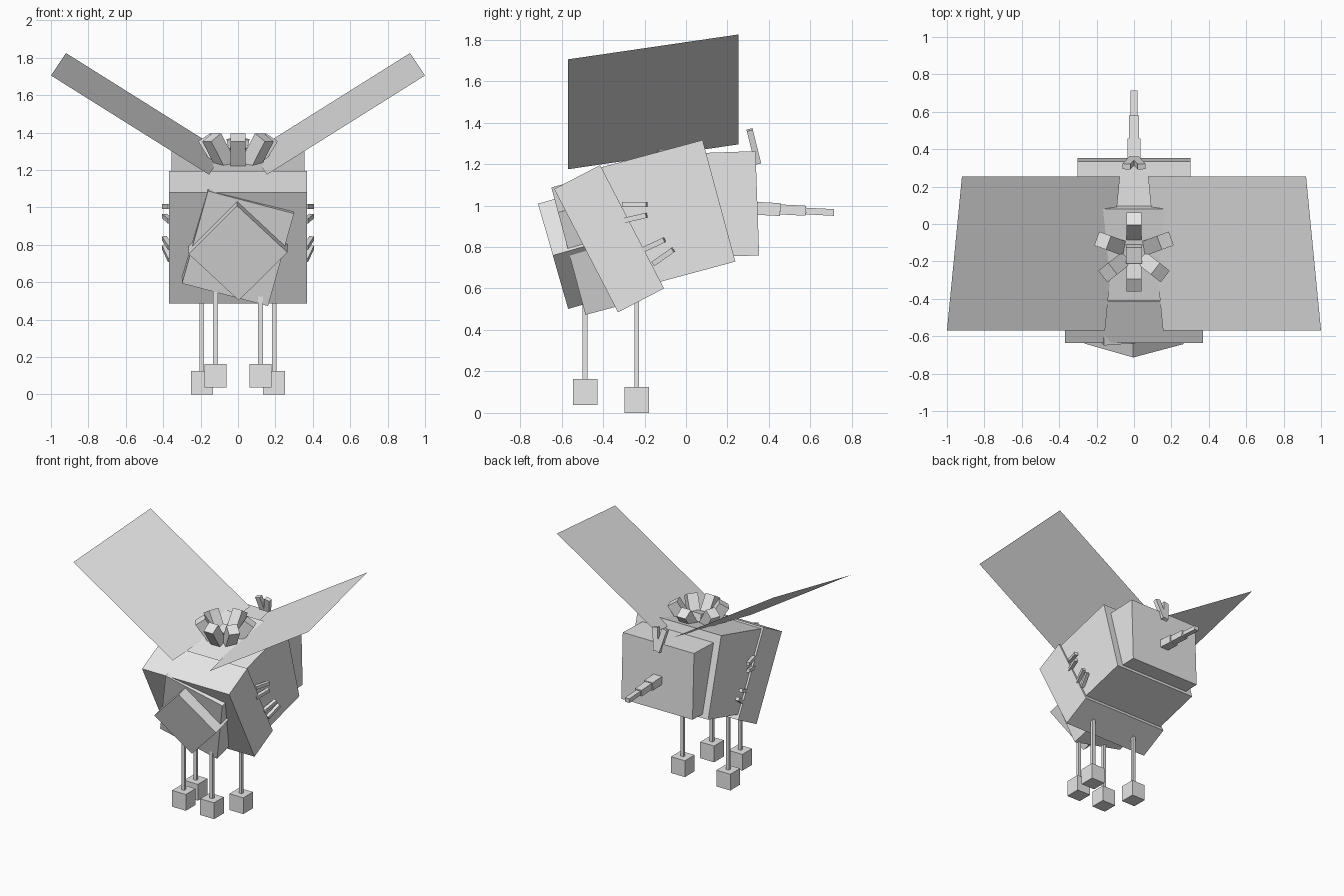
import bpy
from math import radians, cos, sin
from mathutils import Matrix, Vector

if "Cube" in bpy.data.objects:
    bpy.data.objects.remove(bpy.data.objects["Cube"])

grey = bpy.data.materials.new("light_grey")
grey.use_nodes = True
grey.diffuse_color = (0.8, 0.8, 0.8, 1)
grey.node_tree.nodes["Principled BSDF"].inputs["Base Color"].default_value = (0.8, 0.8, 0.8, 1)

CORNERS = [(x, y, z) for x in (-.5, .5) for y in (-.5, .5) for z in (-.5, .5)]
SIDES = [(0, 1, 3, 2), (4, 6, 7, 5), (0, 4, 5, 1), (2, 3, 7, 6), (0, 2, 6, 4), (1, 5, 7, 3)]


def mesh(name, verts, faces):
    me = bpy.data.meshes.new(name)
    me.from_pydata(verts, [], faces)
    me.materials.append(grey)
    ob = bpy.data.objects.new(name, me)
    bpy.context.collection.objects.link(ob)
    return ob


def turn(axis, degrees):
    return Matrix.Rotation(radians(degrees), 3, axis)


def box(name, centre, size, rot=Matrix.Identity(3), offset=(0, 0, 0)):
    """Box of a size, shifted by offset in its own frame, then turned and placed."""
    verts = []
    for c in CORNERS:
        local = Vector([c[i] * size[i] + offset[i] for i in range(3)])
        verts.append(rot @ local + Vector(centre))
    return mesh(name, verts, SIDES)


# Body: three overlapping blocks, each tilted further forward
box("chest", (0, -.371, .84), (.74, .25, .67), turn('X', 27.4))
box("belly", (0, .159, 1.023), (.71, .52, .607), turn('X', 15.1), (0, -.26, 0))
box("rump", (0, .344, 1.011), (.605, .45, .503), turn('X', 2), (0, -.225, 0))

# Head and diamond snout, rolled around their own axis
box("head", (0, -.567, .78), (.477, .25, .53), turn('X', 15) @ turn('Y', 15.2), (0, .125, 0))
box("snout", (0, -.641, .755), (.373, .22, .373), turn('X', 16) @ turn('Y', 44), (0, .11, 0))

# Tail in three shrinking segments
for i, (y0, y1, z, w, h) in enumerate([(.32, .455, .984, .072, .062),
                                       (.455, .578, .978, .056, .048),
                                       (.578, .714, .97, .036, .032)]):
    box(f"tail_{i + 1}", (0, (y0 + y1) / 2, z), (w, y1 - y0, h), turn('X', -3))

# Crest of blocks leaning outward in a ring on the back
for i, angle in enumerate((-90, -38, 20, 90, 160, 218)):
    a = radians(angle)
    base = (.075 * cos(a), -.15 + .075 * sin(a), 1.215)
    box(f"crest_{i + 1}", base, (.08, .078, .19),
        turn('Z', angle) @ turn('Y', 33), (0, 0, .095))
box("crest_core", (0, -.155, 1.26), (.086, .09, .1), turn('X', 15))

for side, s in (("left", 1), ("right", -1)):
    # Wings: thin sheets
    mesh(f"wing_{side}", [(s * .155, -.57, 1.175), (s * 1, -.57, 1.705),
                          (s * .92, .253, 1.825), (s * .075, .253, 1.295)], [(0, 1, 2, 3)])

    # Legs with cube feet
    for part, x, y, z in (("front", .12, -.487, .1), ("rear", .193, -.237, .0625)):
        box(f"{part}_foot_{side}", (s * x, y, z), (.118, .118, .125))
        box(f"{part}_leg_{side}", (s * x, y, (z + .6) / 2), (.025, .022, .6 - z))

    # Short side bristles, splayed outward to the rear
    for i, (y, z, tilt) in enumerate([(-.247, 1.005, 0), (-.247, .94, 13),
                                      (-.157, .81, 25), (-.11, .753, 35)]):
        box(f"bristle_{side}_{i + 1}", (s * .378, y, z), (.025, .12, .025),
            turn('X', tilt) @ turn('Z', -s * 15))

    # Small upright tufts above the tail
    box(f"tuft_{side}", (s * .022, .327, 1.285), (.042, .03, .17),
        turn('X', 14) @ turn('Y', s * 12))
